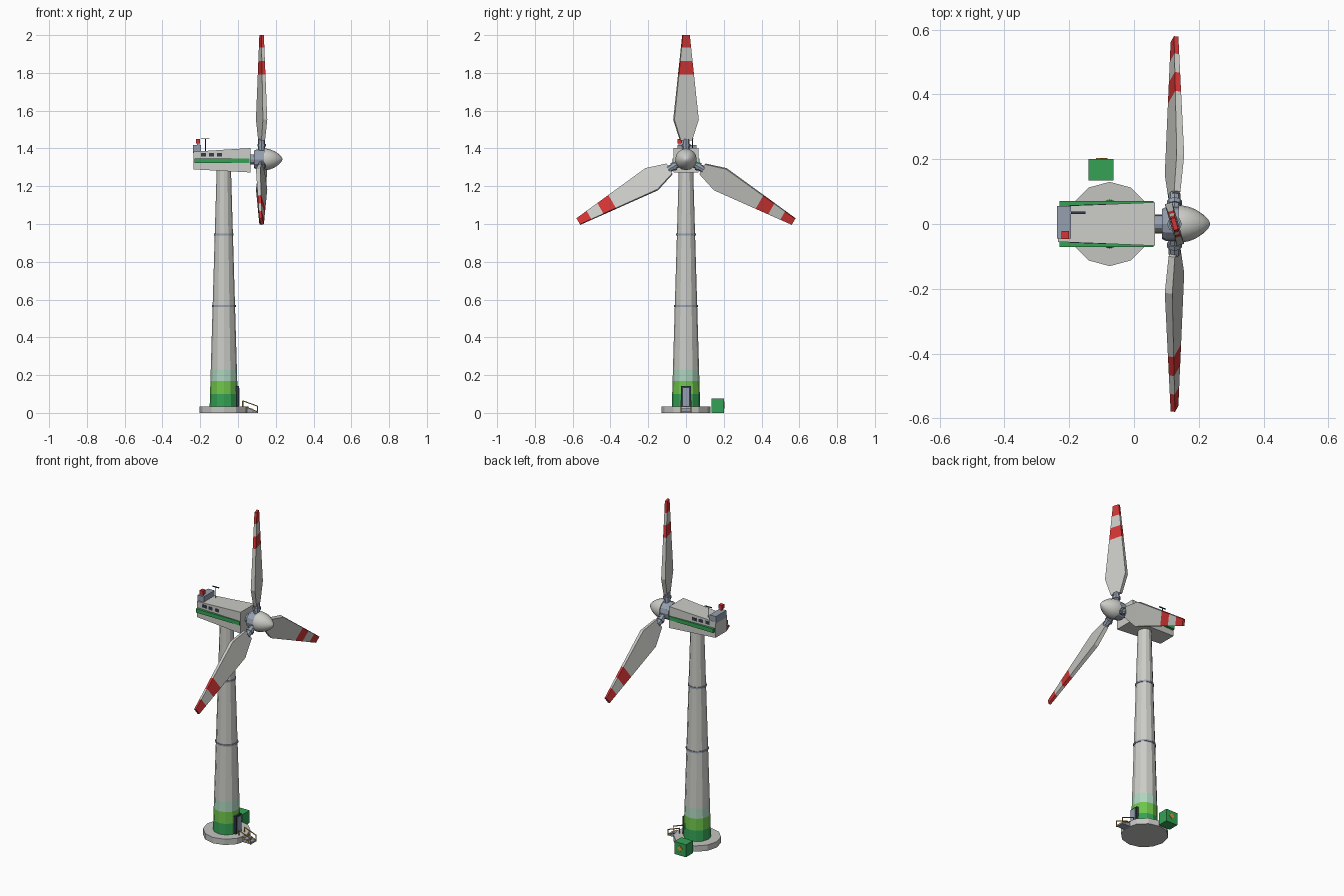
import bpy, bmesh, math
from mathutils import Matrix, Vector

cube = bpy.data.objects.get("Cube")
if cube:
    bpy.data.objects.remove(cube, do_unlink=True)


def material(name, color):
    m = bpy.data.materials.new(name)
    m.use_nodes = True
    m.diffuse_color = (*color, 1)
    bsdf = next(n for n in m.node_tree.nodes if n.type == 'BSDF_PRINCIPLED')
    bsdf.inputs["Base Color"].default_value = (*color, 1)
    return m


WHITE = material("warm white", (0.60, 0.60, 0.57))
CONCRETE = material("concrete grey", (0.55, 0.55, 0.53))
GREEN = material("green", (0.035, 0.36, 0.09))
LIME = material("light green", (0.16, 0.56, 0.07))
MINT = material("pale green", (0.42, 0.66, 0.52))
RED = material("red", (0.66, 0.035, 0.035))
STEEL = material("blue grey steel", (0.30, 0.35, 0.43))
DARK = material("dark slate", (0.035, 0.045, 0.07))
YELLOW = material("amber", (0.60, 0.33, 0.04))

TOWER_X = -0.075
HUB = Vector((0.125, 0, 1.342))


def finish(name, bm, mats, matrix=None):
    bmesh.ops.recalc_face_normals(bm, faces=bm.faces)
    mesh = bpy.data.meshes.new(name)
    bm.to_mesh(mesh)
    bm.free()
    for m in mats:
        mesh.materials.append(m)
    ob = bpy.data.objects.new(name, mesh)
    bpy.context.collection.objects.link(ob)
    if matrix:
        ob.matrix_world = matrix
    return ob


def loft(name, rings, mats, bands=None, matrix=None):
    """Skin a list of point rings; bands gives a material index per span."""
    bm = bmesh.new()
    loops = [[bm.verts.new(p) for p in ring] for ring in rings]
    n = len(loops[0])
    bands = bands or [0] * (len(loops) - 1)
    for a, b, mi in zip(loops, loops[1:], bands):
        for i in range(n):
            j = (i + 1) % n
            bm.faces.new((a[i], a[j], b[j], b[i])).material_index = mi
    bm.faces.new(loops[0]).material_index = bands[0]
    bm.faces.new(loops[-1]).material_index = bands[-1]
    return finish(name, bm, mats, matrix)


def lathe(name, profile, mats, bands=None, matrix=None, sides=12):
    """Turn (radius, height) pairs about the z axis."""
    turn = [2 * math.pi * i / sides for i in range(sides)]
    rings = [[(r * math.cos(t), r * math.sin(t), z) for t in turn] for r, z in profile]
    return loft(name, rings, mats, bands, matrix)


def box(name, lo, hi, mat):
    rings = [[(lo[0], lo[1], z), (hi[0], lo[1], z), (hi[0], hi[1], z), (lo[0], hi[1], z)]
             for z in (lo[2], hi[2])]
    return loft(name, rings, [mat])


def bar(name, a, b, radius, mat):
    a, b = Vector(a), Vector(b)
    d = b - a
    m = Matrix.Translation(a) @ d.to_track_quat('Z', 'Y').to_matrix().to_4x4()
    return lathe(name, [(radius, 0), (radius, d.length)], [mat], matrix=m, sides=6)


# Foundation and banded tower
at_tower = Matrix.Translation((TOWER_X, 0, 0))
lathe("foundation", [(0.13, 0), (0.13, 0.035)], [CONCRETE], matrix=at_tower)


def tower_radius(z):
    return 0.075 - 0.037 * (z - 0.035) / 1.25


levels = [0.035, 0.10, 0.17, 0.23, 1.285]
lathe("tower", [(tower_radius(z), z) for z in levels], [GREEN, LIME, MINT, WHITE],
      [0, 1, 2, 3], at_tower)
for i, z in enumerate((0.565, 0.945)):
    r = tower_radius(z) + 0.004
    lathe(f"tower_flange_{i + 1}", [(r, z - 0.005), (r, z + 0.005)], [STEEL], matrix=at_tower)

# Door with frame
box("door_frame", (-0.04, -0.026, 0.035), (0.004, 0.026, 0.142), DARK)
box("door", (-0.03, -0.017, 0.037), (0.008, 0.017, 0.132), STEEL)

# Entrance steps and handrails
box("upper_step", (0.045, -0.024, 0), (0.078, 0.024, 0.022), STEEL)
box("lower_step", (0.078, -0.024, 0), (0.103, 0.024, 0.010), STEEL)
for side, y in (("left", 0.026), ("right", -0.026)):
    bar(f"handrail_{side}", (0.025, y, 0.064), (0.103, y, 0.036), 0.003, YELLOW)
    bar(f"rail_post_upper_{side}", (0.025, y, 0.035), (0.025, y, 0.064), 0.003, YELLOW)
    bar(f"rail_post_lower_{side}", (0.103, y, 0), (0.103, y, 0.036), 0.003, YELLOW)
    bar(f"stair_stringer_{side}", (0.045, y, 0.030), (0.103, y, 0.006), 0.003, YELLOW)

# Transformer cabinet with warning plate
box("transformer_cabinet", (-0.14, 0.135, 0), (-0.063, 0.2, 0.075), GREEN)
plate = Matrix.Translation((-0.10, 0.199, 0.042)) @ Matrix.Rotation(-math.pi / 2, 4, 'X')
lathe("warning_plate", [(0.018, 0), (0.018, 0.004)], [YELLOW], matrix=plate, sides=4)

# Nacelle, tapering towards the rear


def nacelle_ring(x, half, low, high):
    return [(x, -half, low), (x, half, low), (x, half, high), (x, -half, high)]


loft("nacelle", [nacelle_ring(-0.235, 0.055, 1.289, 1.383),
                 nacelle_ring(0.065, 0.067, 1.273, 1.402)], [WHITE])
for side, s in (("left", 1), ("right", -1)):
    def strip(name, x0, x1, z0, z1, outer, mat):
        ys = sorted((s * 0.045, s * outer))
        box(f"{name}_{side}", (x0, ys[0], z0), (x1, ys[1], z1), mat)
    strip("nacelle_stripe", -0.23, 0.06, 1.323, 1.346, 0.071, GREEN)
    for i in range(3):
        x = -0.197 + 0.043 * i
        strip(f"window_{i + 1}", x, x + 0.027, 1.358, 1.376, 0.059 + 0.0015 * i, DARK)

# Roof equipment
box("cooler", (-0.237, -0.045, 1.375), (-0.195, 0.055, 1.417), STEEL)
box("beacon_base", (-0.217, -0.040, 1.417), (-0.205, -0.028, 1.428), STEEL)
box("beacon", (-0.223, -0.046, 1.427), (-0.2, -0.022, 1.45), RED)
bar("antenna_mast", (-0.173, 0.035, 1.38), (-0.173, 0.035, 1.452), 0.0025, DARK)
box("antenna_bar", (-0.195, 0.031, 1.45), (-0.15, 0.039, 1.453), DARK)

# Rotor shaft, hub and spinner along +x
along_x = Matrix.Translation((0, 0, HUB.z)) @ Matrix.Rotation(math.pi / 2, 4, 'Y')
lathe("rotor_shaft", [(0.026, 0.05), (0.026, 0.1)], [STEEL], matrix=along_x)
lathe("hub", [(0.046, 0.086), (0.052, 0.098), (0.052, 0.145)], [STEEL], matrix=along_x)
spinner = lathe("spinner", [(0.057, 0.138), (0.057, 0.15), (0.053, 0.17), (0.044, 0.192),
                            (0.030, 0.213), (0.014, 0.229), (0.003, 0.235)],
                [WHITE], matrix=along_x, sides=16)
bpy.context.view_layer.objects.active = spinner
spinner.select_set(True)
bpy.ops.object.shade_smooth_by_angle(angle=math.radians(40))
spinner.select_set(False)

# Three pitched blades with red warning bands
PITCH = Matrix.Rotation(math.radians(16), 4, 'Z')


def blade_ring(r):
    if r < 0.21:
        t = (r - 0.10) / 0.11
        half, thick = 0.031 + 0.036 * t, 0.010 + 0.002 * t
    else:
        t = (r - 0.21) / 0.448
        half, thick = 0.067 - 0.048 * t, 0.012 - 0.005 * t
    return [PITCH @ Vector((sx * thick, sy * half, r))
            for sx, sy in ((-1, -1), (1, -1), (1, 1), (-1, 1))]


stations = [0.10, 0.21, 0.45, 0.522, 0.592, 0.658]
for i in range(3):
    spin = Matrix.Translation(HUB) @ Matrix.Rotation(i * 2 * math.pi / 3, 4, 'X')
    loft(f"blade_{i + 1}", [blade_ring(r) for r in stations], [WHITE, RED],
         [0, 0, 1, 0, 1], spin)
    lathe(f"blade_root_{i + 1}", [(0.018, 0.03), (0.018, 0.108)], [STEEL], matrix=spin, sides=8)
    lathe(f"blade_collar_{i + 1}", [(0.023, 0.068), (0.023, 0.082)], [STEEL], matrix=spin, sides=8)
